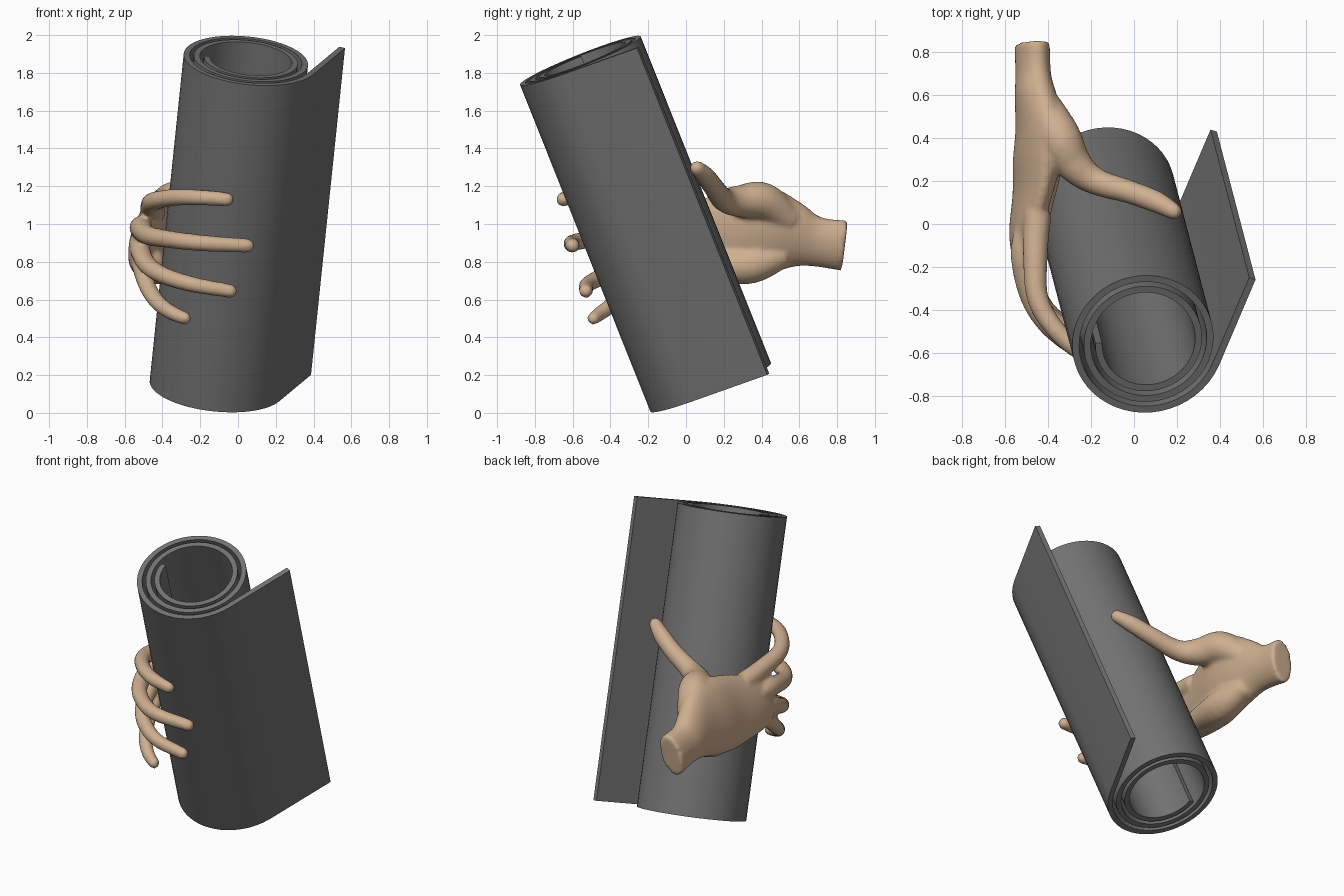
import bpy, bmesh
from math import radians, cos, sin, pi
from mathutils import Vector as V

if "Cube" in bpy.data.objects:
    bpy.data.objects.remove(bpy.data.objects["Cube"])


def material(name, color):
    m = bpy.data.materials.new(name)
    m.diffuse_color = (*color, 1)
    m.use_nodes = True
    m.node_tree.nodes["Principled BSDF"].inputs["Base Color"].default_value = m.diffuse_color
    return m


def make_object(name, bm, mat):
    bmesh.ops.recalc_face_normals(bm, faces=bm.faces)
    me = bpy.data.meshes.new(name)
    bm.to_mesh(me)
    bm.free()
    me.materials.append(mat)
    ob = bpy.data.objects.new(name, me)
    bpy.context.collection.objects.link(ob)
    return ob


# Rolled mat: a spiral strip with a straight loose tail, extruded along a leaning axis
base = V((-0.125, 0.143, 0.14))
axis = V((0.18, -0.69, 1.73))
a = axis.normalized()
u = (V((1, 0, 0)) - a * a.x).normalized()
v = a.cross(u)
HALF = 0.016

inner, outer = [], []
start, total, step = radians(-22), 878, 7
d0 = V((cos(start), sin(start)))
tan0 = V((-d0.y, d0.x))
for length in (0.461, 0.23):
    c = d0 * 0.352 + tan0 * length
    outer.append(c + d0 * HALF)
    inner.append(c - d0 * HALF)
n = total // step
for i in range(n + 1):
    deg = total * i / n
    t = start - radians(deg)
    r = 0.352 - 0.054 * deg / 360
    d = V((cos(t), sin(t)))
    outer.append(d * (r + HALF))
    inner.append(d * (r - HALF))

bm = bmesh.new()
rows = []
for off in (V((0, 0, 0)), axis):
    for line in (outer, inner):
        rows.append([bm.verts.new(base + off + u * p.x + v * p.y) for p in line])
ob_, ib_, ot_, it_ = rows
for i in range(len(outer) - 1):
    for s, t in ((ob_, ot_), (ot_, it_), (it_, ib_), (ib_, ob_)):
        bm.faces.new((s[i], s[i + 1], t[i + 1], t[i]))
for k in (0, -1):
    bm.faces.new((ob_[k], ot_[k], it_[k], ib_[k]))
mat_roll = make_object("rolled_mat", bm, material("dark_grey", (0.17, 0.17, 0.17)))
bpy.context.view_layer.objects.active = mat_roll
mat_roll.select_set(True)
bpy.ops.object.shade_smooth_by_angle(angle=radians(30))


# Hand: overlapping lofted palm and tapered digits, fused by a voxel remesh
def catmull(pts, sub=5):
    p = [V(q) for q in pts]
    p = [p[0] * 2 - p[1]] + p + [p[-1] * 2 - p[-2]]
    out = []
    for i in range(1, len(p) - 2):
        for k in range(sub):
            t = k / sub
            out.append(0.5 * (2 * p[i] + (p[i + 1] - p[i - 1]) * t
                       + (2 * p[i - 1] - 5 * p[i] + 4 * p[i + 1] - p[i + 2]) * t * t
                       + (3 * p[i] - p[i - 1] - 3 * p[i + 1] + p[i + 2]) * t ** 3))
    return out + [p[-2]]


def loft(bm, pts, up=(0, 0, 1), sides=20):
    """Each point: x, y, z, half height, half thickness. The far end is rounded."""
    path = catmull(pts)
    e = path[-1]
    back = (e - path[-2])
    d = V(back[:3]).normalized()
    for dist, k in ((0.5, 0.87), (0.85, 0.53), (0.98, 0.2)):
        c = V(e[:3]) + d * e[4] * dist
        path.append(V((*c, e[3] * k, e[4] * k)))
    up, rings = V(up), []
    for i, q in enumerate(path):
        tan = V((path[min(i + 1, len(path) - 1)] - path[max(i - 1, 0)])[:3]).normalized()
        side = up.cross(tan).normalized()
        w = up.normalized() if up.x else tan.cross(side)
        rings.append([bm.verts.new(V(q[:3]) + w * q[3] * cos(2 * pi * j / sides)
                                   + side * q[4] * sin(2 * pi * j / sides))
                      for j in range(sides)])
    for r0, r1 in zip(rings, rings[1:]):
        for j in range(sides):
            k = (j + 1) % sides
            bm.faces.new((r0[j], r0[k], r1[k], r1[j]))
    bm.faces.new(rings[0])
    bm.faces.new(rings[-1][::-1])


bm = bmesh.new()
# Wrist and palm
loft(bm, [(-.475, .84, .885, .137, .078), (-.47, .70, .905, .135, .078),
          (-.46, .60, .94, .17, .09), (-.44, .45, .96, .235, .10),
          (-.45, .30, .95, .25, .10), (-.47, .15, .94, .23, .08),
          (-.50, .0, .93, .19, .068), (-.51, -.08, .925, .16, .06)],
     up=(.25, .12, .96), sides=28)

digits = {
    "thumb": [(-.41, .55, 1.02, .075), (-.35, .41, 1.12, .10), (-.28, .28, 1.12, .085),
              (-.18, .20, 1.13, .064), (-.02, .15, 1.19, .055), (.10, .105, 1.25, .052),
              (.185, .06, 1.295, .04)],
    "heel": [(-.45, .52, .84, .07), (-.43, .32, .78, .10), (-.46, .06, .80, .075)],
    "index": [(-.45, .05, 1.06, .065), (-.46, -.15, 1.09, .058), (-.445, -.36, 1.12, .05),
              (-.34, -.52, 1.14, .045), (-.20, -.62, 1.14, .042), (-.06, -.65, 1.13, .038)],
    "middle": [(-.49, .0, .97, .062), (-.515, -.15, .98, .06), (-.475, -.35, .94, .052),
               (-.37, -.50, .92, .047), (-.20, -.60, .90, .044), (.05, -.60, .885, .038)],
    "ring": [(-.51, .0, .88, .06), (-.52, -.13, .87, .055), (-.485, -.30, .79, .05),
             (-.40, -.43, .73, .046), (-.24, -.52, .68, .042), (-.04, -.53, .645, .037)],
    "little": [(-.50, .02, .80, .055), (-.51, -.12, .77, .05), (-.475, -.27, .66, .045),
               (-.42, -.38, .58, .042), (-.35, -.45, .53, .039), (-.28, -.49, .50, .034)],
}
for pts in digits.values():
    loft(bm, [(*p, p[3]) for p in pts])

hand = make_object("hand", bm, material("skin", (0.62, 0.43, 0.28)))
rem = hand.modifiers.new("fuse", 'REMESH')
rem.mode = 'VOXEL'
rem.voxel_size = 0.013
rem.use_smooth_shade = True
smo = hand.modifiers.new("soften", 'SMOOTH')
smo.factor = 0.5
smo.iterations = 5
